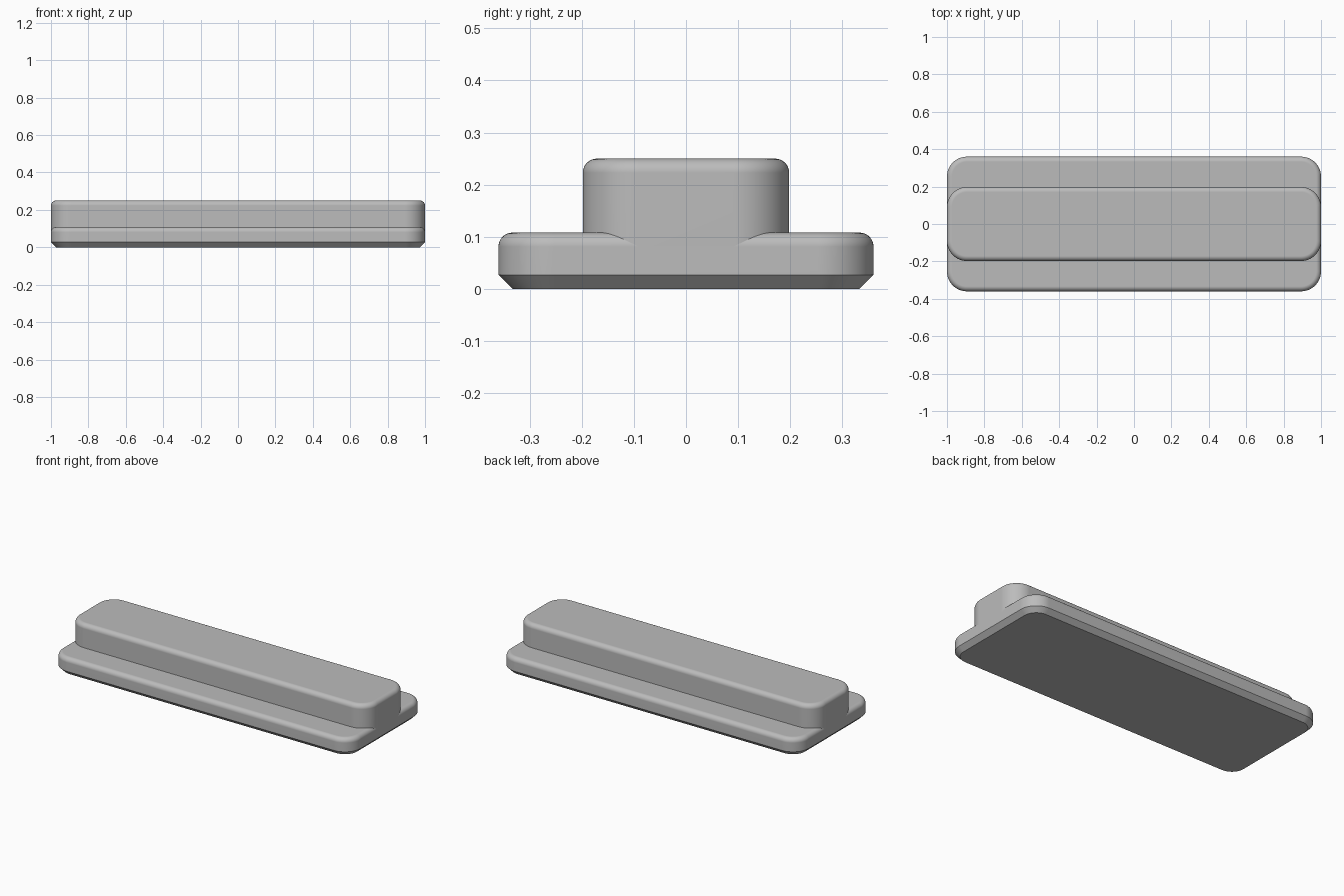
import bpy
import bmesh
from math import sin, cos, pi, radians

if "Cube" in bpy.data.objects:
    bpy.data.objects.remove(bpy.data.objects["Cube"], do_unlink=True)

HALF_LENGTH = 1.0
CORNER = 0.107      # plan corner radius
EDGE = 0.027        # top fillet and bottom chamfer size
CORNER_STEPS = 16
FILLET_STEPS = 8

grey = bpy.data.materials.new("plain grey")
grey.use_nodes = True
colour = (0.5, 0.5, 0.5, 1)
grey.diffuse_color = colour
grey.node_tree.nodes["Principled BSDF"].inputs["Base Color"].default_value = colour


def outline(half_width, inset):
    """Rounded rectangle in plan, pulled in by an inset."""
    radius = CORNER - inset
    points = []
    for quarter, (sx, sy) in enumerate([(1, 1), (-1, 1), (-1, -1), (1, -1)]):
        for i in range(CORNER_STEPS + 1):
            a = (quarter + i / CORNER_STEPS) * pi / 2
            points.append((sx * (HALF_LENGTH - CORNER) + radius * cos(a),
                           sy * (half_width - CORNER) + radius * sin(a)))
    return points


def slab(name, half_width, lower_profile, top):
    """Stack rounded outlines from the lower profile up through a top fillet."""
    profile = list(lower_profile)
    for i in range(FILLET_STEPS + 1):
        a = i / FILLET_STEPS * pi / 2
        profile.append((EDGE * (1 - cos(a)), top - EDGE * (1 - sin(a))))
    bm = bmesh.new()
    rings = [[bm.verts.new((x, y, z)) for x, y in outline(half_width, inset)]
             for inset, z in profile]
    for low, high in zip(rings, rings[1:]):
        for i in range(len(low)):
            j = (i + 1) % len(low)
            bm.faces.new((low[i], low[j], high[j], high[i]))
    bm.faces.new(rings[0][::-1])
    bm.faces.new(rings[-1])
    mesh = bpy.data.meshes.new(name)
    bm.to_mesh(mesh)
    bm.free()
    mesh.materials.append(grey)
    obj = bpy.data.objects.new(name, mesh)
    bpy.context.collection.objects.link(obj)
    bpy.ops.object.select_all(action="DESELECT")
    obj.select_set(True)
    bpy.context.view_layer.objects.active = obj
    bpy.ops.object.shade_smooth_by_angle(angle=radians(30))
    weighted = obj.modifiers.new("flat caps", "WEIGHTED_NORMAL")
    weighted.keep_sharp = True
    return obj


# Wide base plate with a chamfered underside
BASE_TOP = 0.108
slab("base_plate", 0.36, [(EDGE, 0), (0, EDGE)], BASE_TOP)

# Narrow raised bar, flush with the ends of the base where its fillet begins
slab("raised_bar", 0.198, [(0, BASE_TOP - EDGE)], 0.25)
